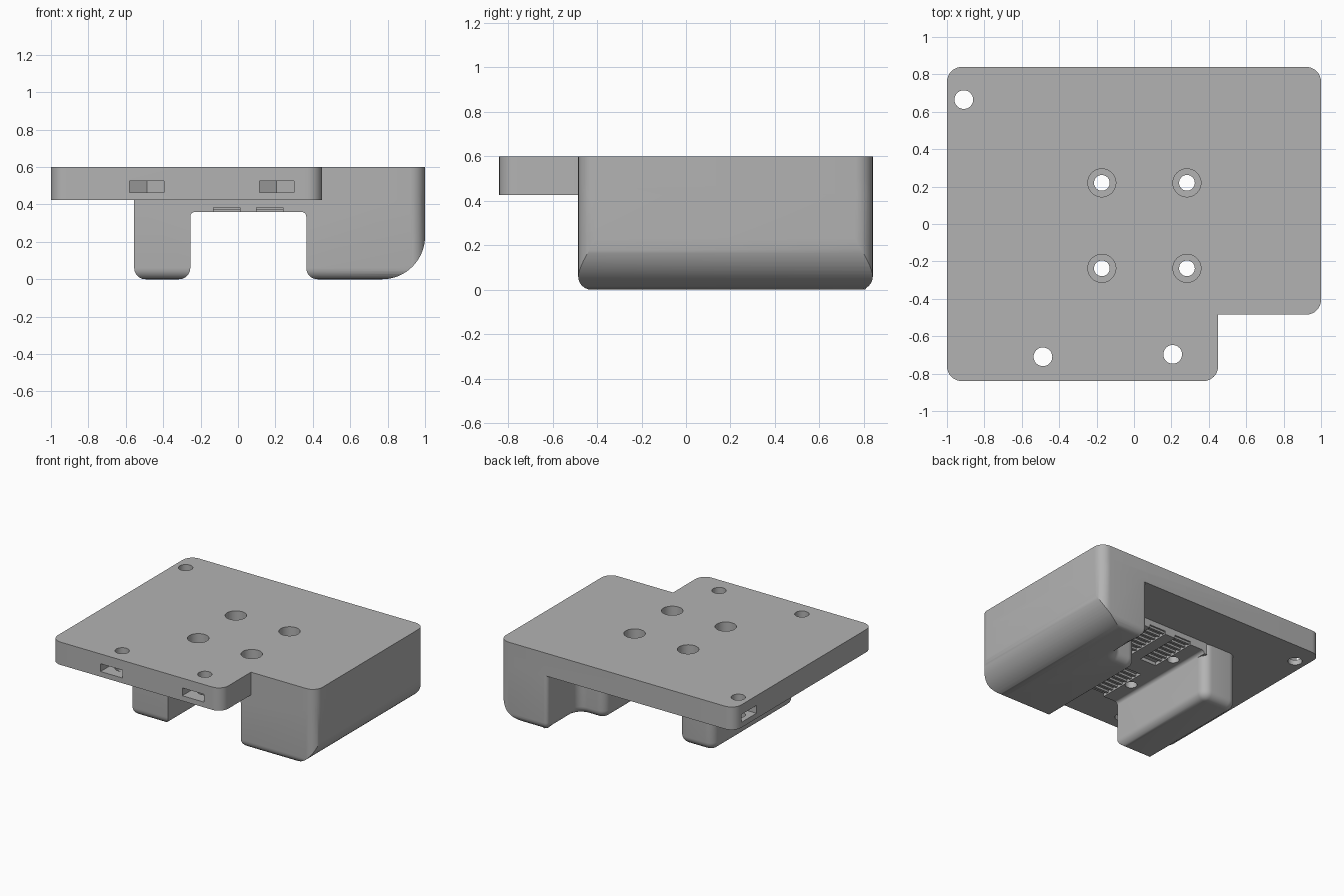
import bpy, bmesh
from math import radians, cos, sin, pi
from mathutils import Vector, Matrix

if "Cube" in bpy.data.objects:
    bpy.data.objects.remove(bpy.data.objects["Cube"])

grey = bpy.data.materials.new("plain grey")
grey.use_nodes = True
COLOR = (0.45, 0.45, 0.45, 1)
grey.diffuse_color = COLOR
grey.node_tree.nodes["Principled BSDF"].inputs["Base Color"].default_value = COLOR


def rounded(corners, steps=8):
    """Outline from (x, y, radius) corners, each right angle replaced by an arc."""
    out = []
    for i, (x, y, r) in enumerate(corners):
        p = Vector((x, y))
        if r == 0:
            out.append(p)
            continue
        a = (Vector(corners[i - 1][:2]) - p).normalized()
        b = (Vector(corners[(i + 1) % len(corners)][:2]) - p).normalized()
        for k in range(steps + 1):
            t = pi / 2 * k / steps
            out.append(p + a * r * (1 - sin(t)) + b * r * (1 - cos(t)))
    return out


def prism(name, outline, low, high, axis="Z", bottom_bevel=0):
    """Extrude an outline along Z, or an XZ profile along Y."""
    bm = bmesh.new()
    def place(p, h):
        return (p.x, p.y, h) if axis == "Z" else (p.x, h, p.y)
    face = bm.faces.new([bm.verts.new(place(p, low)) for p in outline])
    grown = bmesh.ops.extrude_face_region(bm, geom=[face])["geom"]
    shift = (0, 0, high - low) if axis == "Z" else (0, high - low, 0)
    bmesh.ops.translate(bm, vec=shift, verts=[g for g in grown if isinstance(g, bmesh.types.BMVert)])
    if bottom_bevel:
        rim = [e for e in bm.edges if all(abs(v.co.z - low) < 1e-5 for v in e.verts)]
        bmesh.ops.bevel(bm, geom=rim, offset=bottom_bevel, segments=6, profile=0.5,
                        affect="EDGES", clamp_overlap=False)
    bmesh.ops.recalc_face_normals(bm, faces=bm.faces)
    mesh = bpy.data.meshes.new(name)
    bm.to_mesh(mesh)
    bm.free()
    mesh.materials.append(grey)
    obj = bpy.data.objects.new(name, mesh)
    bpy.context.collection.objects.link(obj)
    return obj


def box(name, x0, x1, y0, y1, z0, z1):
    return prism(name, [Vector(p) for p in ((x0, y0), (x1, y0), (x1, y1), (x0, y1))], z0, z1)


def cylinder(name, x, y, r, z0, z1, sides=40, turn=0):
    ring = [Vector((x + r * cos(turn + 2 * pi * k / sides), y + r * sin(turn + 2 * pi * k / sides)))
            for k in range(sides)]
    return prism(name, ring, z0, z1)


def combine(target, other, operation):
    """Apply a boolean and drop the helper."""
    mod = target.modifiers.new("join", "BOOLEAN")
    mod.operation, mod.solver, mod.object = operation, "EXACT", other
    bpy.context.view_layer.objects.active = target
    bpy.ops.object.modifier_apply(modifier=mod.name)
    bpy.data.objects.remove(other)


# Top plate with a notched front corner
body = prism("mounting_body", rounded([
    (-1, -.84, .08), (.45, -.84, .08), (.45, -.485, 0), (1, -.485, .08),
    (1, .84, .08), (-1, .84, .08)]), .425, .6)

# Large side housing, stepped at the back, with a broad lower outer curve
housing = prism("housing", rounded([
    (.365, -.485, 0), (1, -.485, .08), (1, .84, .08), (.59, .84, .03),
    (.59, .46, .07), (.365, .46, .07)]), 0, .5, bottom_bevel=.06)
curve = prism("housing_curve", rounded([
    (.2, -.1, 0), (.77, -.1, 0), (.77, 0, 0), (1, 0, .23), (1, .7, 0), (.2, .7, 0)], 16),
    -.7, 1, axis="Y")
combine(housing, curve, "INTERSECT")
combine(body, housing, "UNION")

# Narrow leg
leg = prism("leg", rounded([
    (-.555, -.485, 0), (-.255, -.485, 0), (-.255, .46, .07), (-.555, .46, .07)]),
    0, .5, bottom_bevel=.06)
combine(body, leg, "UNION")

# Bridge between the leg and the housing, filleted into both
bridge = prism("bridge", rounded([
    (-.28, .335, 0), (-.255, .335, 0), (-.255, .36, .025), (.365, .36, .025),
    (.365, .335, 0), (.39, .335, 0), (.39, .5, 0), (-.28, .5, 0)]), -.485, .46, axis="Y")
combine(body, bridge, "UNION")

# Grip channels under the bridge, with cross ribs left standing in them
for x0 in (-.13, .1):
    for y0, y1 in ((-.5, -.08), (.08, .48)):
        channel = box("channel", x0, x0 + .14, y0, y1, .3, .385)
        for k in range(7):
            y = y0 + .05 + k * .05
            combine(channel, box("rib", x0 - .01, x0 + .15, y, y + .018, .37, .4), "DIFFERENCE")
        combine(body, channel, "DIFFERENCE")

# Four counterbored bolt holes
for x in (-.172, .283):
    for y in (-.237, .22):
        combine(body, cylinder("bolt_hole", x, y, .042, .2, .7), "DIFFERENCE")
        combine(body, cylinder("counterbore", x, y, .075, .45, .7), "DIFFERENCE")

# Three outer screw holes, each with a nut slot from the nearest edge
for x, y, side in ((-.91, .665, True), (-.487, -.71, False), (.207, -.697, False)):
    combine(body, cylinder("screw_hole", x, y, .05, .3, .7), "DIFFERENCE")
    if side:
        slot = box("nut_slot", -1.1, x, y - .092, y + .092, .465, .525)
    else:
        slot = box("nut_slot", x - .092, x + .092, -.95, y, .465, .525)
    nut = cylinder("nut_pocket", x, y, .092 / cos(pi / 6), .465, .525, 6, 0 if side else pi / 6)
    combine(body, slot, "DIFFERENCE")
    combine(body, nut, "DIFFERENCE")

# Smooth curves, crisp edges
bpy.ops.object.select_all(action="DESELECT")
body.select_set(True)
bpy.context.view_layer.objects.active = body
bpy.ops.object.shade_smooth_by_angle(angle=radians(30))
